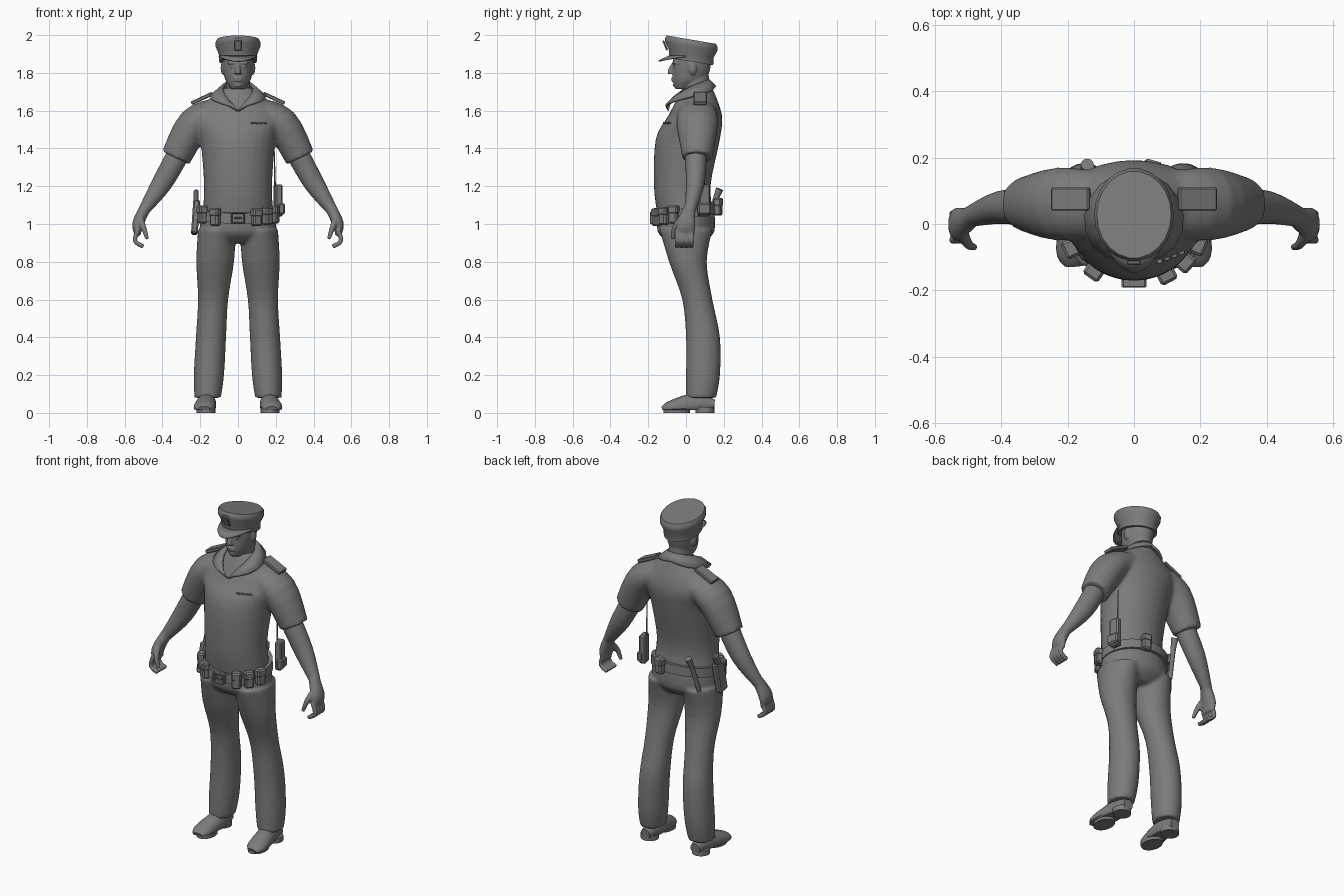
import bpy, bmesh
from math import sin, cos, pi, radians
from mathutils import Vector, Matrix

default_cube = bpy.data.objects.get("Cube")
if default_cube:
    bpy.data.objects.remove(default_cube)

SIDES = {"left": 1, "right": -1}
UP = Vector((0, 0, 1))
BACK = Vector((0, 1, 0))

colour = (.2, .2, .2, 1)
grey = bpy.data.materials.new("plain grey")
grey.use_nodes = True
grey.diffuse_color = colour
grey.node_tree.nodes["Principled BSDF"].inputs["Base Color"].default_value = colour


def finish(name, bm, voxel=0, softness=3):
    """Turn a bmesh into a shaded object; a voxel size fuses its parts."""
    bmesh.ops.recalc_face_normals(bm, faces=bm.faces)
    mesh = bpy.data.meshes.new(name)
    bm.to_mesh(mesh)
    bm.free()
    mesh.materials.append(grey)
    mesh.shade_smooth()
    mesh.set_sharp_from_angle(angle=radians(35))
    obj = bpy.data.objects.new(name, mesh)
    bpy.context.collection.objects.link(obj)
    if voxel:
        fuse = obj.modifiers.new("fuse", "REMESH")
        fuse.mode = "VOXEL"
        fuse.voxel_size = voxel
        fuse.use_smooth_shade = True
        soften = obj.modifiers.new("soften", "SMOOTH")
        soften.iterations = softness
    return obj


def resample(points, steps):
    """Smooth curve through control points of any dimension."""
    keys = [Vector(p) for p in points]
    keys = [keys[0]] + keys + [keys[-1]]
    curve = []
    for before, start, end, after in zip(keys, keys[1:], keys[2:], keys[3:]):
        for step in range(steps):
            t = step / steps
            slope_in = (end - before) / 2
            slope_out = (after - start) / 2
            bend = start * (1 + 2 * t) * (1 - t) ** 2 + end * t * t * (3 - 2 * t)
            curve.append(bend + slope_in * t * (1 - t) ** 2 - slope_out * t * t * (1 - t))
    return curve + [keys[-1]]


def tube(bm, points, side=1, sides=20, steps=4, across=BACK, level=False):
    """Closed loft of ellipses; each point is x, y, z and two radii."""
    path = resample(points, steps)
    centres = [Vector((p[0] * side, p[1], p[2])) for p in path]
    last = len(path) - 1
    rings = []
    for i, (centre, p) in enumerate(zip(centres, path)):
        along = UP if level else (centres[min(i + 1, last)] - centres[max(i - 1, 0)]).normalized()
        v = (across - along * across.dot(along)).normalized()
        u = v.cross(along)
        turns = [2 * pi * k / sides for k in range(sides)]
        rings.append([bm.verts.new(centre + u * p[3] * cos(a) + v * p[4] * sin(a)) for a in turns])
    for low, high in zip(rings, rings[1:]):
        for k in range(sides):
            nxt = (k + 1) % sides
            bm.faces.new((low[k], low[nxt], high[nxt], high[k]))
    bm.faces.new(rings[0])
    bm.faces.new(rings[-1])
    return [vert for ring in rings for vert in ring]


def column(bm, rings, sides=28, steps=4, x=lambda z: 0):
    """Upright loft; each ring is y, z, half width and half depth."""
    points = [(x(z), y, z, width, depth) for y, z, width, depth in rings]
    return tube(bm, points, sides=sides, steps=steps, level=True)


def ball(bm, centre, size):
    place = Matrix.Translation(centre) @ Matrix.Diagonal((*size, 1))
    bmesh.ops.create_uvsphere(bm, u_segments=14, v_segments=9, radius=1, matrix=place)


def box(name, centre, size, turn=0, tilt=0, roll=0, bevel=.008):
    """Bevelled box turned about z, rolled about y and tilted about x."""
    bm = bmesh.new()
    bmesh.ops.create_cube(bm, size=1, matrix=Matrix.Diagonal((*size, 1)))
    bmesh.ops.bevel(bm, geom=bm.edges[:], offset=bevel, segments=1, affect="EDGES")
    rotation = Matrix.Identity(4)
    for angle, axis in ((turn, "Z"), (roll, "Y"), (tilt, "X")):
        rotation = rotation @ Matrix.Rotation(radians(angle), 4, axis)
    bm.transform(Matrix.Translation(centre) @ rotation)
    finish(name, bm)


def sheet(name, first_row, second_row, thickness):
    """Band of faces between two rows of points."""
    bm = bmesh.new()
    first = [bm.verts.new(p) for p in first_row]
    second = [bm.verts.new(p) for p in second_row]
    for a, b, c, d in zip(first, first[1:], second[1:], second):
        bm.faces.new((a, b, c, d))
    obj = finish(name, bm)
    obj.modifiers.new("thickness", "SOLIDIFY").thickness = thickness
    return obj


# Shirt: torso and short sleeves fused together
bm = bmesh.new()
column(bm, [(0, 1.04, .19, .15), (-.02, 1.2, .18, .15), (.01, 1.45, .2, .17),
            (.05, 1.58, .23, .14), (.06, 1.72, .08, .08)])
for side in SIDES.values():
    tube(bm, [(.1, .06, 1.6, .07, .1), (.23, .06, 1.53, .09, .11), (.33, .06, 1.35, .08, .08)], side)
finish("shirt", bm, voxel=.01, softness=5)

# Trousers: hips and legs fused together
bm = bmesh.new()
column(bm, [(0, 1.08, .19, .15), (0, .96, .2, .15), (0, .9, .15, .09)])
for side in SIDES.values():
    column(bm, [(0, .97, .1, .14), (.01, .8, .1, .1), (.06, .6, .08, .08), (.09, .4, .08, .09),
                (.09, .2, .08, .09), (.08, .08, .07, .08)], x=lambda z: side * (.165 - .055 * z))
finish("trousers", bm, voxel=.01)

for label, side in SIDES.items():
    # Forearm, palm, curled fingers and thumb
    bm = bmesh.new()
    tube(bm, [(.3, .05, 1.4, .06, .06), (.4, .05, 1.22, .055, .05), (.5, .02, 1.07, .03, .03)], side)
    tube(bm, [(.49, .02, 1.09, .03, .03), (.53, 0, 1, .03, .05), (.53, 0, .94, .015, .045)], side)
    for finger in range(4):
        y = .03 - .026 * finger
        tube(bm, [(x, y, z, .012, .012) for x, z in ((.53, .97), (.545, .91), (.5, .88))], side)
    tube(bm, [(.52, -.02, 1.03, .02, .02), (.5, -.06, .98, .015, .015), (.48, -.07, .92, .01, .01)], side)
    finish(label + "_arm", bm, voxel=.006)

    # Shoe upper, with a heel and a sole below it
    bm = bmesh.new()
    upper = tube(bm, [(.165, .15, .04, .03, .03), (.165, .05, .045, .05, .06),
                      (.18, -.08, .03, .055, .035), (.18, -.125, .02, .03, .015)], side, across=UP)
    for vert in upper:
        vert.co.z = max(vert.co.z, .016)
    finish(label + "_shoe", bm)
    for part, y, length, height in (("heel", .1, .05, .03), ("sole", -.05, .07, .02)):
        bm = bmesh.new()
        column(bm, [(y, 0, .05, length), (y, height, .05, length)], steps=1, x=lambda z: side * .17)
        finish(label + "_" + part, bm)

    # Shoulder strap
    box(label + "_shoulder_strap", (side * .19, .075, 1.665), (.125, .07, .02), roll=side * 25, bevel=.004)

# Head with neck, nose, mouth, chin, brows, eyes and ears
bm = bmesh.new()
column(bm, [(.06, 1.6, .07, .07), (.05, 1.8, .06, .07)])
column(bm, [(-.02, 1.715, .035, .035), (.015, 1.76, .066, .085), (.03, 1.83, .08, .1), (.03, 1.9, .08, .1)])
column(bm, [(-.066, 1.85, .01, .01), (-.08, 1.82, .012, .014), (-.08, 1.795, .018, .018)])
for z in (1.76, 1.772):
    ball(bm, (0, -.066, z), (.025, .012, .006))
ball(bm, (0, -.05, 1.735), (.024, .02, .014))
for side in SIDES.values():
    ball(bm, (side * .033, -.06, 1.852), (.026, .012, .007))
    ball(bm, (side * .032, -.056, 1.834), (.014, .012, .006))
    ball(bm, (side * .08, .035, 1.825), (.012, .022, .035))
finish("head", bm, voxel=.005, softness=2)

# Cap: band flaring into a flat crown that leans back
bm = bmesh.new()
crown = column(bm, [(.028, z, .1 * flare, .117 * flare) for z, flare in
                    ((1.86, 1), (1.9, 1.02), (1.94, 1.19), (1.96, 1.2), (1.976, 1.12))], sides=22, steps=1)
for vert in crown:
    vert.co.z -= .17 * (vert.co.y - .028)
finish("cap", bm)

# Cap peak and badge
arc = [radians(195 + 10 * k) for k in range(16)]
sheet("cap_peak", [(.1 * cos(a), .028 + .117 * sin(a), 1.893) for a in arc],
      [(.107 * cos(a), .028 + .117 * sin(a) - .058 * sin(a) ** 2, 1.89 - .025 * sin(a) ** 2) for a in arc],
      thickness=.007)
box("cap_badge", (0, -.11, 1.945), (.04, .01, .055), tilt=22, bevel=.003)

# Open collar: each half sweeps from the nape down to a pointed front flap
sweep = [(t / 8, radians(90 - 180 * t / 8)) for t in range(9)]
collar = sheet("collar", [(.085 * cos(a), .012 + .113 * sin(a), 1.765 - .16 * t * t) for t, a in sweep],
               [(.14 * cos(a) + .04 * t * t, .025 + .135 * sin(a), 1.73 - .1 * t) for t, a in sweep],
               thickness=.014)
collar.modifiers.new("mirror", "MIRROR")

# Row of small bars on the left chest
for bar in range(4):
    box("chest_bar", (.077 + .022 * bar, -.112 + .009 * bar, 1.535), (.017, .014, .009), turn=18, bevel=.001)

# Belt, higher at the back
bm = bmesh.new()
for vert in column(bm, [(0, 1.03, .203, .166), (0, 1.085, .2, .164)], steps=1):
    vert.co.z += .17 * vert.co.y
finish("belt", bm)

# Buckle: square frame with a tongue
buckle = Vector((0, -.178, 1.032))
for end in SIDES.values():
    box("buckle_side", buckle + Vector((.033 * end, 0, 0)), (.01, .025, .06), bevel=.003)
    box("buckle_bar", buckle + UP * .027 * end, (.07, .025, .01), bevel=.003)
box("buckle_tongue", buckle, (.04, .02, .01), bevel=.002)

# Flapped pouches spaced around the belt by angle
pouch = Vector((.05, .04, .09))
for angle in (-155, -125, -62, -42, -22, 75):
    y = .175 * sin(radians(angle))
    centre = Vector((.21 * cos(radians(angle)), y, 1.06 + .17 * y))
    box("belt_pouch", centre, pouch, turn=angle + 90)
    box("pouch_flap", centre + UP * pouch.z * .3, (pouch.x + .006, pouch.y + .006, pouch.z / 2), turn=angle + 90)

# Holster and sidearm on the right hip
box("holster", (-.225, 0, 1.035), (.036, .075, .18), tilt=-8, roll=4)
box("sidearm_grip", (-.222, .025, 1.14), (.026, .045, .08), tilt=-20)

# Radio with a thin aerial on the left hip
box("radio", (.212, .095, 1.125), (.04, .06, .17), turn=12)
box("radio_clip", (.225, .095, 1.08), (.035, .07, .06), turn=12)
bm = bmesh.new()
tube(bm, [(.196, .095, 1.19, .005, .005), (.192, .095, 1.4, .002, .002)], sides=8)
finish("radio_aerial", bm)

# Baton with a rounded knob at the back right
bm = bmesh.new()
tube(bm, [(-.165, .11, .97, .012, .012), (-.15, .15, 1.11, .014, .014), (-.14, .178, 1.185, .02, .02)], sides=12)
finish("baton", bm)
